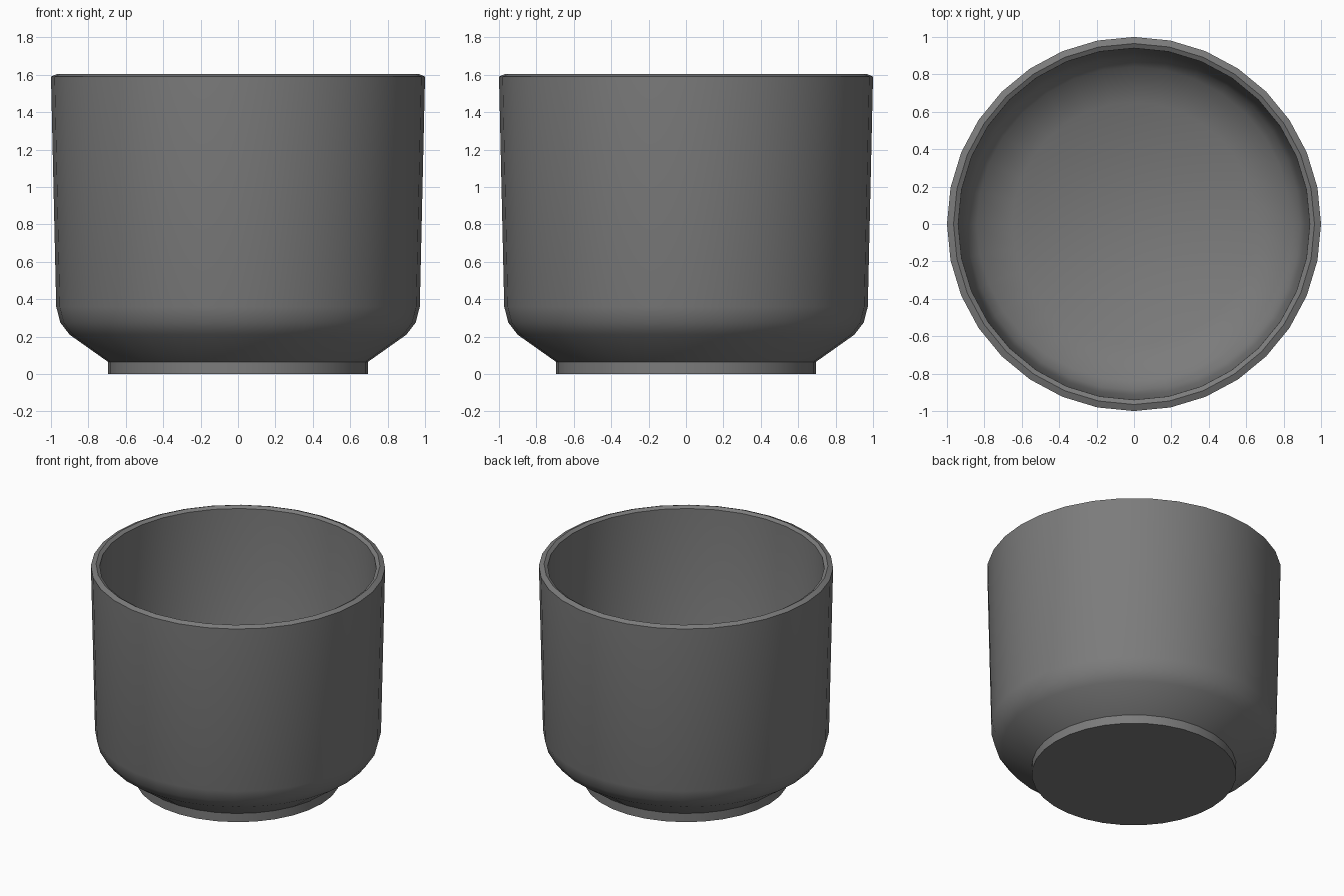
import bpy
import bmesh
from math import cos, sin, pi, radians

cube = bpy.data.objects.get("Cube")
if cube:
    bpy.data.objects.remove(cube, do_unlink=True)

SEGMENTS = 32


def make_material(name, colour):
    mat = bpy.data.materials.new(name)
    mat.use_nodes = True
    mat.diffuse_color = colour
    bsdf = mat.node_tree.nodes["Principled BSDF"]
    bsdf.inputs["Base Color"].default_value = colour
    bsdf.inputs["Roughness"].default_value = 0.6
    return mat


def lathe(name, profile, mat, angle):
    """Revolve a (radius, height) profile about z and cap both ends."""
    bm = bmesh.new()
    rings = []
    for r, z in profile:
        ring = [bm.verts.new((r * cos(2 * pi * i / SEGMENTS),
                              r * sin(2 * pi * i / SEGMENTS), z))
                for i in range(SEGMENTS)]
        rings.append(ring)
    for low, high in zip(rings, rings[1:]):
        for i in range(SEGMENTS):
            j = (i + 1) % SEGMENTS
            bm.faces.new((low[i], low[j], high[j], high[i]))
    bm.faces.new(rings[0][::-1])
    bm.faces.new(rings[-1])
    mesh = bpy.data.meshes.new(name)
    bm.to_mesh(mesh)
    bm.free()
    mesh.materials.append(mat)
    obj = bpy.data.objects.new(name, mesh)
    bpy.context.collection.objects.link(obj)
    bpy.ops.object.select_all(action='DESELECT')
    obj.select_set(True)
    bpy.context.view_layer.objects.active = obj
    bpy.ops.object.shade_smooth_by_angle(angle=radians(angle))
    return obj


stoneware = make_material("grey stoneware", (0.2, 0.2, 0.2, 1))

# Foot, rounded shoulder and tapered outer wall
outside = [(0.695, 0), (0.695, 0.065), (0.9, 0.21), (0.95, 0.275), (0.972, 0.36),
           (1.0, 1.59)]
# Chamfered rim, inner wall and rounded floor
inside = [(0.965, 1.605), (0.94, 1.59), (0.915, 0.37), (0.89, 0.29), (0.84, 0.23),
          (0.65, 0.12)]
lathe("cup", outside + inside, stoneware, 40)
